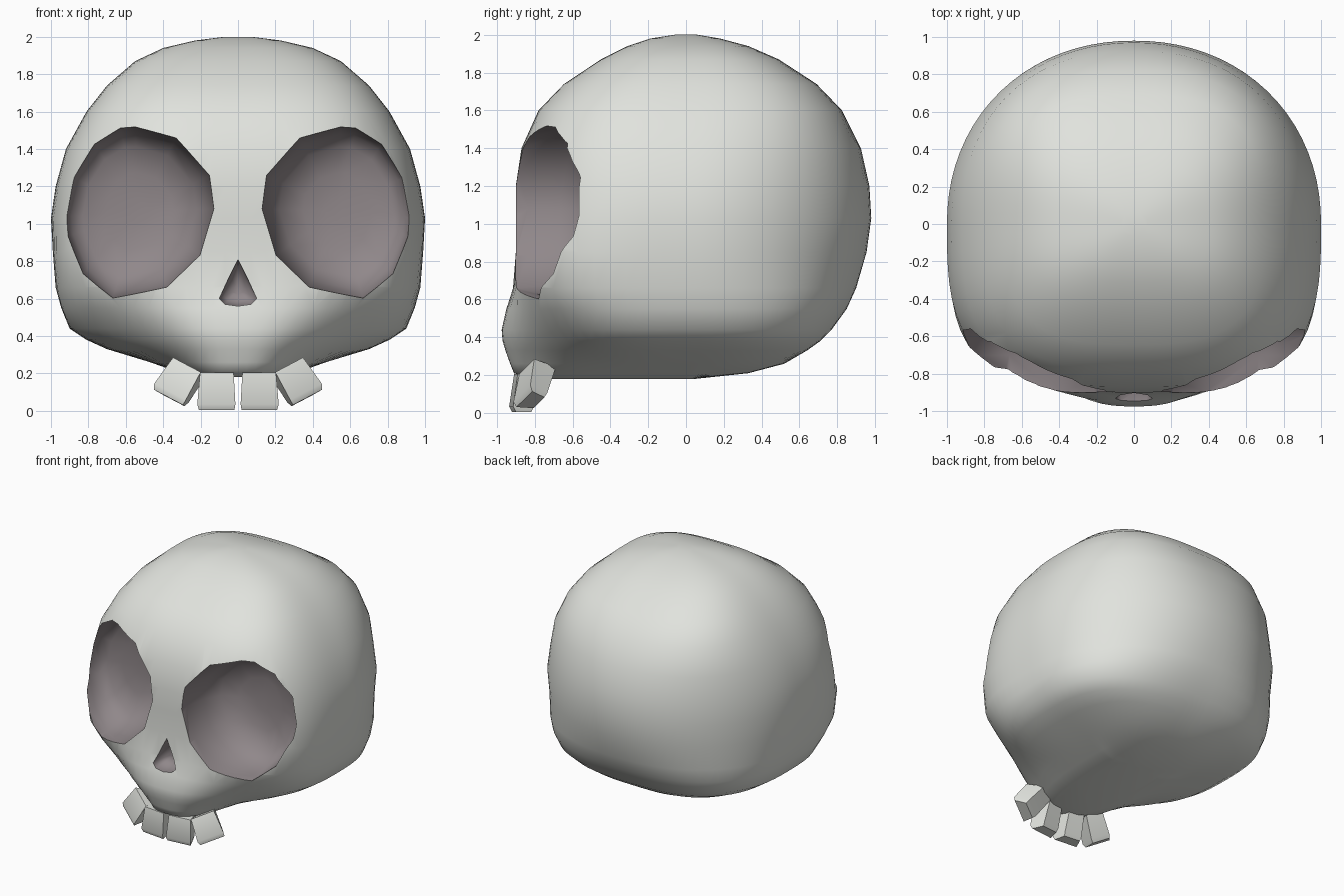
import bpy, bmesh, math
from mathutils import Vector, Euler

if "Cube" in bpy.data.objects:
    bpy.data.objects.remove(bpy.data.objects["Cube"])


def material(name, col):
    m = bpy.data.materials.new(name)
    m.diffuse_color = (*col, 1)
    m.use_nodes = True
    m.node_tree.nodes["Principled BSDF"].inputs["Base Color"].default_value = m.diffuse_color
    return m


BONE = material("pale bone", (0.75, 0.765, 0.725))
HOLLOW = material("grey hollow", (0.28, 0.245, 0.255))


def loft(name, rings, mat_index=0):
    """Skin a stack of equal-length point rings and cap both ends."""
    bm = bmesh.new()
    loops = [[bm.verts.new(p) for p in r] for r in rings]
    n = len(loops[0])
    for a, b in zip(loops, loops[1:]):
        for i in range(n):
            bm.faces.new((a[i], a[(i + 1) % n], b[(i + 1) % n], b[i]))
    bm.faces.new(loops[0])
    bm.faces.new(loops[-1])
    bmesh.ops.recalc_face_normals(bm, faces=bm.faces)
    for f in bm.faces:
        f.material_index = mat_index
    me = bpy.data.meshes.new(name)
    bm.to_mesh(me)
    bm.free()
    me.materials.append(BONE)
    me.materials.append(HOLLOW)
    ob = bpy.data.objects.new(name, me)
    bpy.context.collection.objects.link(ob)
    return ob


def smooth(ob, deg):
    """Smooth shading, kept sharp by angle and along colour borders."""
    bpy.ops.object.select_all(action='DESELECT')
    ob.select_set(True)
    bpy.context.view_layer.objects.active = ob
    bpy.ops.object.shade_smooth_by_angle(angle=math.radians(deg))
    bm = bmesh.new()
    bm.from_mesh(ob.data)
    for e in bm.edges:
        if len({f.material_index for f in e.link_faces}) > 1:
            e.smooth = False
    bm.to_mesh(ob.data)
    bm.free()


# Cranium: height, half width, back, front without jaw, front with jaw
SLICES = [
    (0.18, 0.21, 0.05, -0.50, -0.80),
    (0.21, 0.33, 0.33, -0.58, -0.91),
    (0.26, 0.47, 0.52, -0.62, -0.93),
    (0.33, 0.70, 0.64, -0.66, -0.955),
    (0.38, 0.81, 0.71, -0.69, -0.97),
    (0.44, 0.90, 0.77, -0.73, -0.975),
    (0.55, 0.945, 0.85, -0.81, -0.95),
    (0.66, 0.975, 0.90, -0.87, -0.915),
    (0.85, 0.99, 0.955, -0.90, -0.90),
    (1.03, 1.00, 0.98, -0.90, -0.90),
    (1.20, 0.975, 0.97, -0.90, -0.90),
    (1.40, 0.92, 0.925, -0.87, -0.87),
    (1.60, 0.81, 0.825, -0.78, -0.78),
    (1.74, 0.70, 0.69, -0.645, -0.645),
    (1.87, 0.55, 0.49, -0.45, -0.45),
    (1.94, 0.40, 0.33, -0.31, -0.31),
    (1.98, 0.23, 0.18, -0.19, -0.19),
    (2.00, 0.07, 0.06, -0.06, -0.06),
]


def slice_ring(z, w, back, front, jaw, n=80):
    pts = []
    for i in range(n):
        t = 2 * math.pi * i / n
        c, s = math.cos(t), math.sin(t)
        # squarer in front, rounder at the back
        if s < 0:
            e = 3.0 + 0.6 * math.exp(-((z - 0.75) / 0.22) ** 2)
        else:
            e = 2.1 + 0.7 * min(1, max(0, abs(z - 1.03) - 0.25) / 0.45)
        depth = back if s > 0 else -front
        r = (abs(c / w) ** e + abs(s / depth) ** e) ** (-1 / e)
        x, y = r * c, r * s
        if s < 0:
            spread = 0.37 + 0.7 * max(0, z - 0.26)
            y += (jaw - front) * math.exp(-(abs(x) / spread) ** 2.8) * min(1, 1.3 * abs(s))
        pts.append((x, y, z))
    return pts


skull = loft("cranium", [slice_ring(*s) for s in SLICES])

# Eye socket outline (right side), lofted into a bowl with a forward-facing floor
EYE = [(0.63, 1.515), (0.55, 1.52), (0.33, 1.46), (0.15, 1.26), (0.125, 1.08),
       (0.20, 0.83), (0.38, 0.66), (0.67, 0.60), (0.83, 0.73), (0.915, 0.93),
       (0.925, 1.04), (0.885, 1.25), (0.77, 1.43)]
# outline scale, sideways tilt, y at the middle
BOWL = [(1.0, 0.36, -1.3), (1.0, 0.36, -0.82), (0.98, 0.34, -0.70), (0.91, 0.24, -0.58),
        (0.76, 0.12, -0.50), (0.45, 0.05, -0.46), (0.15, 0.03, -0.45)]


def eye_ring(side, scale, tilt, y):
    pts = []
    for px, pz in EYE:
        dx, dz = (px - 0.53) * scale, (pz - 1.07) * scale
        pts.append((side * (0.53 + dx), y + tilt * (dx + 0.3 * dz), 1.07 + dz))
    return pts


# Nose hole outline
NOSE = [(0, 0.81), (0.045, 0.72), (0.10, 0.60), (0.07, 0.57), (0, 0.56),
        (-0.07, 0.57), (-0.10, 0.60), (-0.045, 0.72)]


def nose_ring(scale, y):
    return [(x * scale, y, 0.65 + (z - 0.65) * scale) for x, z in NOSE]


cutters = [loft("socket_cutter", [eye_ring(s, *b) for b in BOWL], 1) for s in (1, -1)]
cutters.append(loft("nose_cutter", [nose_ring(1, -1.2), nose_ring(1, -0.90),
                                    nose_ring(0.75, -0.84), nose_ring(0.3, -0.82)], 1))
bpy.context.view_layer.objects.active = skull
for cut in cutters:
    mod = skull.modifiers.new("cut", 'BOOLEAN')
    mod.operation, mod.solver, mod.object = 'DIFFERENCE', 'EXACT', cut
    bpy.ops.object.modifier_apply(modifier=mod.name)
    bpy.data.objects.remove(cut)
smooth(skull, 80)


# Teeth: tapered blocks flaring to the biting edge, chamfered at the tip
def tooth(name, loc, rot, width):
    turn = Euler([math.radians(a) for a in rot]).to_matrix()
    rings = []
    # local height, width factor, front y, back y
    for h, k, f, b in [(0.02, 0.88, -0.03, 0.11), (-0.15, 1.0, -0.055, 0.06),
                       (-0.18, 0.93, -0.04, 0.045)]:
        q = width * k / 2
        ring = [(-q, f, h), (q, f, h), (q * 0.7, b, h), (-q * 0.7, b, h)]
        rings.append([turn @ Vector(p) + Vector(loc) for p in ring])
    smooth(loft(name, rings), 60)


for s, label in ((1, "right"), (-1, "left")):
    tooth("inner_tooth_" + label, (s * 0.11, -0.87, 0.185), (0, 0, s * 6), 0.205)
    tooth("outer_tooth_" + label, (s * 0.272, -0.815, 0.222), (-14, -s * 25, s * 28), 0.21)
